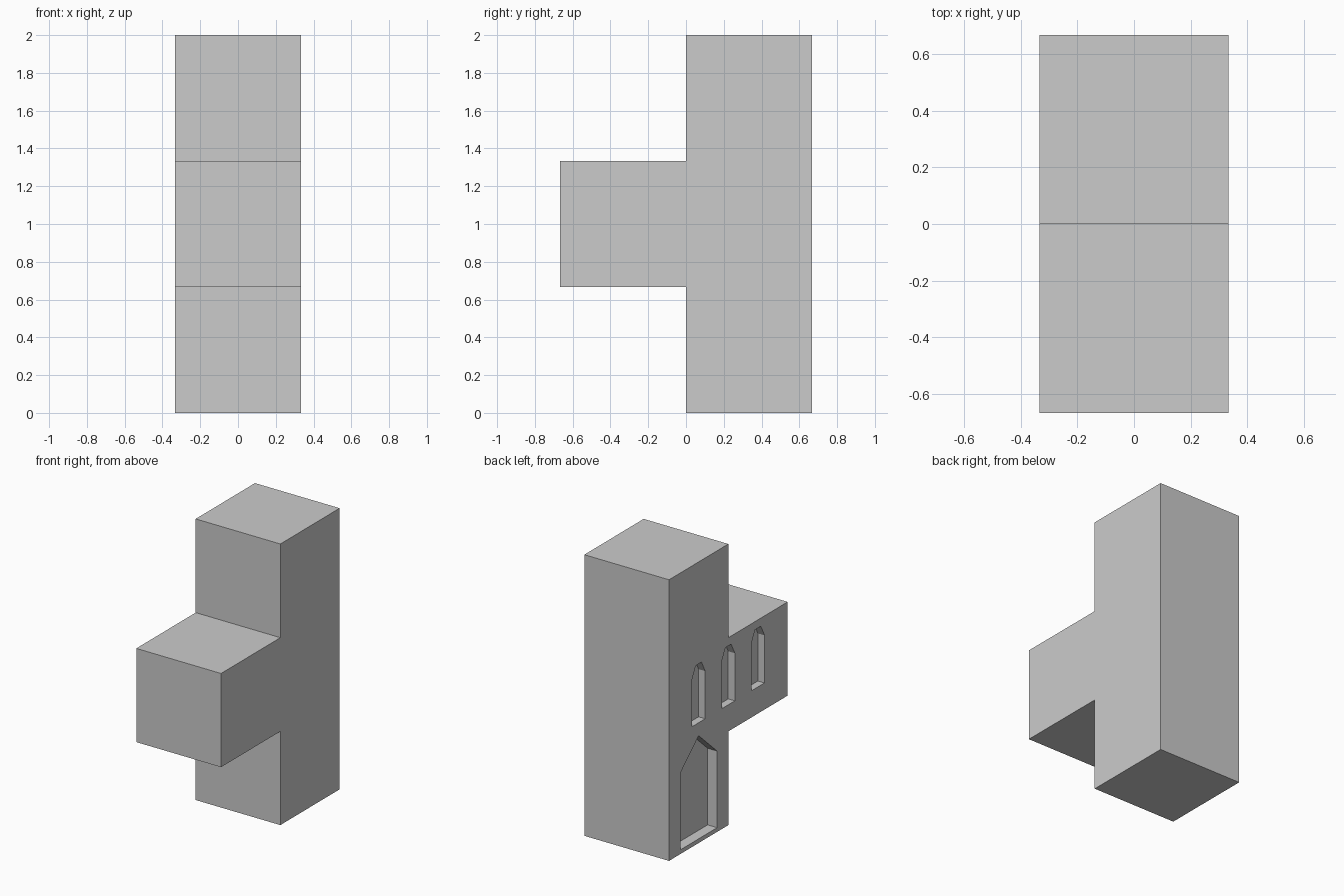
import bpy, bmesh

if "Cube" in bpy.data.objects:
    bpy.data.objects.remove(bpy.data.objects["Cube"])

W = 1 / 3      # half width of the tower
D = 2 / 3      # one cube unit


def prism(name, outline, x0, x1):
    """Extrude a (y, z) outline along x from x0 to x1."""
    bm = bmesh.new()
    face = bm.faces.new([bm.verts.new((x0, y, z)) for y, z in outline])
    ext = bmesh.ops.extrude_face_region(bm, geom=[face])["geom"]
    verts = [v for v in ext if isinstance(v, bmesh.types.BMVert)]
    bmesh.ops.translate(bm, verts=verts, vec=(x1 - x0, 0, 0))
    bmesh.ops.recalc_face_normals(bm, faces=bm.faces)
    mesh = bpy.data.meshes.new(name)
    bm.to_mesh(mesh)
    bm.free()
    obj = bpy.data.objects.new(name, mesh)
    bpy.context.collection.objects.link(obj)
    return obj


def recess(name, outline, depth):
    """Sink an outline into the left wall of the tower."""
    cutter = prism(name, outline, -W - 0.1, -W + depth)
    cutter.hide_render = True
    cutter.hide_viewport = True
    cutter.display_type = 'WIRE'
    mod = tower.modifiers.new(name, 'BOOLEAN')
    mod.operation = 'DIFFERENCE'
    mod.solver = 'EXACT'
    mod.object = cutter
    return cutter


# Tower with the overhanging block at mid height
tower = prism("tower", [(0, 0), (D, 0), (D, 2), (0, 2), (0, 2 * D),
                        (-D, 2 * D), (-D, D), (0, D)], -W, W)

cutters = []

# Pointed doorway
cutters.append(recess("doorway_cutter",
                      [(W - 0.207, 0.03), (W + 0.207, 0.03), (W + 0.207, 0.575),
                       (W, 0.763), (W - 0.207, 0.575)], 0.075))

# Row of three arched windows
for i, yc in enumerate((W, 0, -W)):
    half = [(0.073, 0.856), (0.073, 1.195), (0.032, 1.275)]
    outline = [(yc + y, z) for y, z in half] + [(yc - y, z) for y, z in reversed(half)]
    cutters.append(recess(f"window_cutter_{i + 1}", outline, 0.052))

# Bake the recesses and drop the cutters
bpy.context.view_layer.update()
deps = bpy.context.evaluated_depsgraph_get()
tower_mesh = bpy.data.meshes.new_from_object(tower.evaluated_get(deps))
tower.modifiers.clear()
tower.data = tower_mesh
for c in cutters:
    bpy.data.objects.remove(c)
